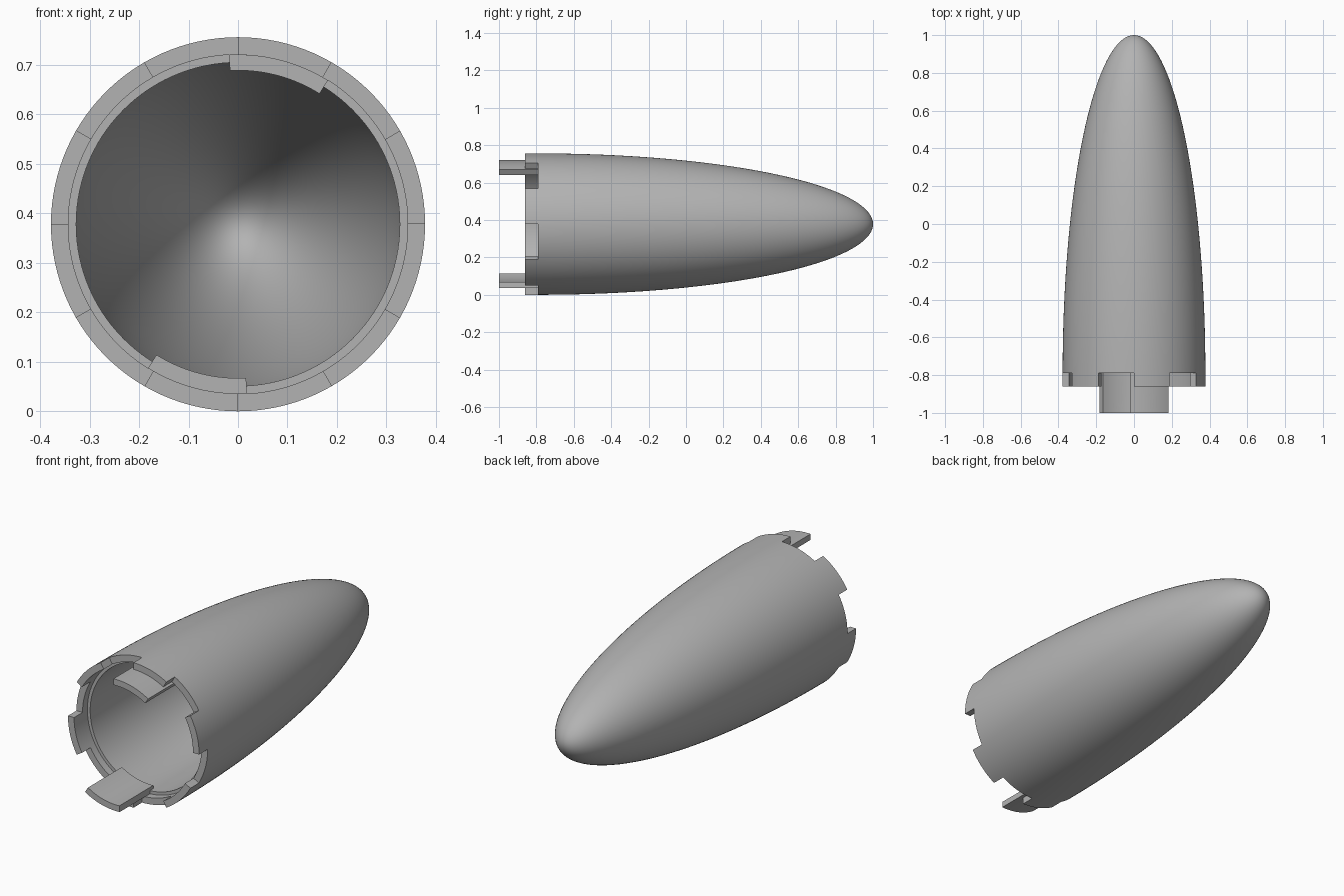
import bpy, bmesh, math
from mathutils import Matrix, Vector

cube = bpy.data.objects.get("Cube")
if cube:
    bpy.data.objects.remove(cube)

R, R_SEAT, R_IN = 0.378, 0.343, 0.327   # outer wall, rabbet, inner wall
BASE, TOOTH, TIP = -0.79, -0.86, 1.0
SEGS = 120

grey = bpy.data.materials.new("grey")
grey.use_nodes = True
grey.diffuse_color = (0.45, 0.45, 0.45, 1)
grey.node_tree.nodes["Principled BSDF"].inputs["Base Color"].default_value = grey.diffuse_color


def polar(r, deg, y):
    a = math.radians(deg)
    return Vector((r * math.cos(a), y, R + r * math.sin(a)))


def finish(bm, name):
    bmesh.ops.recalc_face_normals(bm, faces=bm.faces)
    mesh = bpy.data.meshes.new(name)
    bm.to_mesh(mesh)
    bm.free()
    obj = bpy.data.objects.new(name, mesh)
    bpy.context.collection.objects.link(obj)
    mesh.materials.append(grey)
    return obj


def smooth(obj):
    bpy.ops.object.select_all(action='DESELECT')
    obj.select_set(True)
    bpy.context.view_layer.objects.active = obj
    bpy.ops.object.shade_smooth_by_angle(angle=math.radians(30))


def dome(radius, start, end, steps=40):
    """Half-ellipse from the open end to the tip, as (radius, y) points."""
    pts = []
    for i in range(steps + 1):
        t = math.pi / 2 * i / steps
        pts.append((radius * math.cos(t), start + (end - start) * math.sin(t)))
    return pts


# Hollow shell: outer skin, then inner skin back to the stepped rim
def build_shell():
    bm = bmesh.new()
    profile = dome(R, BASE, TIP) + dome(R_IN, -0.75, 0.95)[::-1]
    profile += [(R_SEAT, -0.75), (R_SEAT, BASE), (R, BASE)]
    verts = [bm.verts.new((r, y, R)) for r, y in profile]
    edges = [bm.edges.new(p) for p in zip(verts, verts[1:])
             if (p[0].co - p[1].co).length > 1e-6 and not
             (abs(p[0].co.x) < 1e-6 and abs(p[1].co.x) < 1e-6)]
    bmesh.ops.spin(bm, geom=verts + edges, cent=(0, 0, R), axis=(0, 1, 0),
                   angle=2 * math.pi, steps=SEGS, use_merge=True)
    bmesh.ops.remove_doubles(bm, verts=bm.verts, dist=1e-5)
    bmesh.ops.dissolve_degenerate(bm, edges=bm.edges, dist=1e-6)
    # Six rim teeth, every other 30 degree sector
    for k in range(6):
        sector = []
        for f in bm.faces:
            c = f.calc_center_median()
            a = math.degrees(math.atan2(c.z - R, c.x)) % 360
            flat = all(abs(v.co.y - BASE) < 1e-4 for v in f.verts)
            if flat and k * 60 < a < k * 60 + 30:
                sector.append(f)
        out = bmesh.ops.extrude_face_region(bm, geom=sector)
        for v in out["geom"]:
            if isinstance(v, bmesh.types.BMVert):
                v.co.y = TOOTH
        bmesh.ops.delete(bm, geom=sector, context='FACES_ONLY')
    smooth(finish(bm, "nose_shell"))


# Curved mounting tab with a radial screw hole
def build_tab(name, start):
    bm = bmesh.new()
    arc = [start + 35 * i / 14 for i in range(15)]
    ring = [polar(R_SEAT, a, -1) for a in arc] + [polar(0.311, a, -1) for a in arc[::-1]]
    face = bm.faces.new([bm.verts.new(p) for p in ring])
    out = bmesh.ops.extrude_face_region(bm, geom=[face])
    for v in out["geom"]:
        if isinstance(v, bmesh.types.BMVert):
            v.co.y = -0.72
    tab = finish(bm, name)

    mid = start + 17.5
    bm = bmesh.new()
    bmesh.ops.create_cone(bm, cap_ends=True, segments=32, radius1=0.034,
                          radius2=0.034, depth=0.2)
    out_dir = polar(1, mid, 0) - Vector((0, 0, R))
    turn = out_dir.to_track_quat('Z', 'Y').to_matrix().to_4x4()
    bm.transform(Matrix.Translation(polar(R_IN, mid, -0.93)) @ turn)
    cutter = finish(bm, "hole_cutter")
    cutter.hide_render = True
    mod = tab.modifiers.new("screw_hole", 'BOOLEAN')
    mod.operation, mod.object, mod.solver = 'DIFFERENCE', cutter, 'EXACT'
    smooth(tab)
    bpy.ops.object.modifier_apply(modifier=mod.name)
    bpy.data.objects.remove(cutter)


build_shell()
build_tab("upper_tab", 58)
build_tab("lower_tab", 238)
